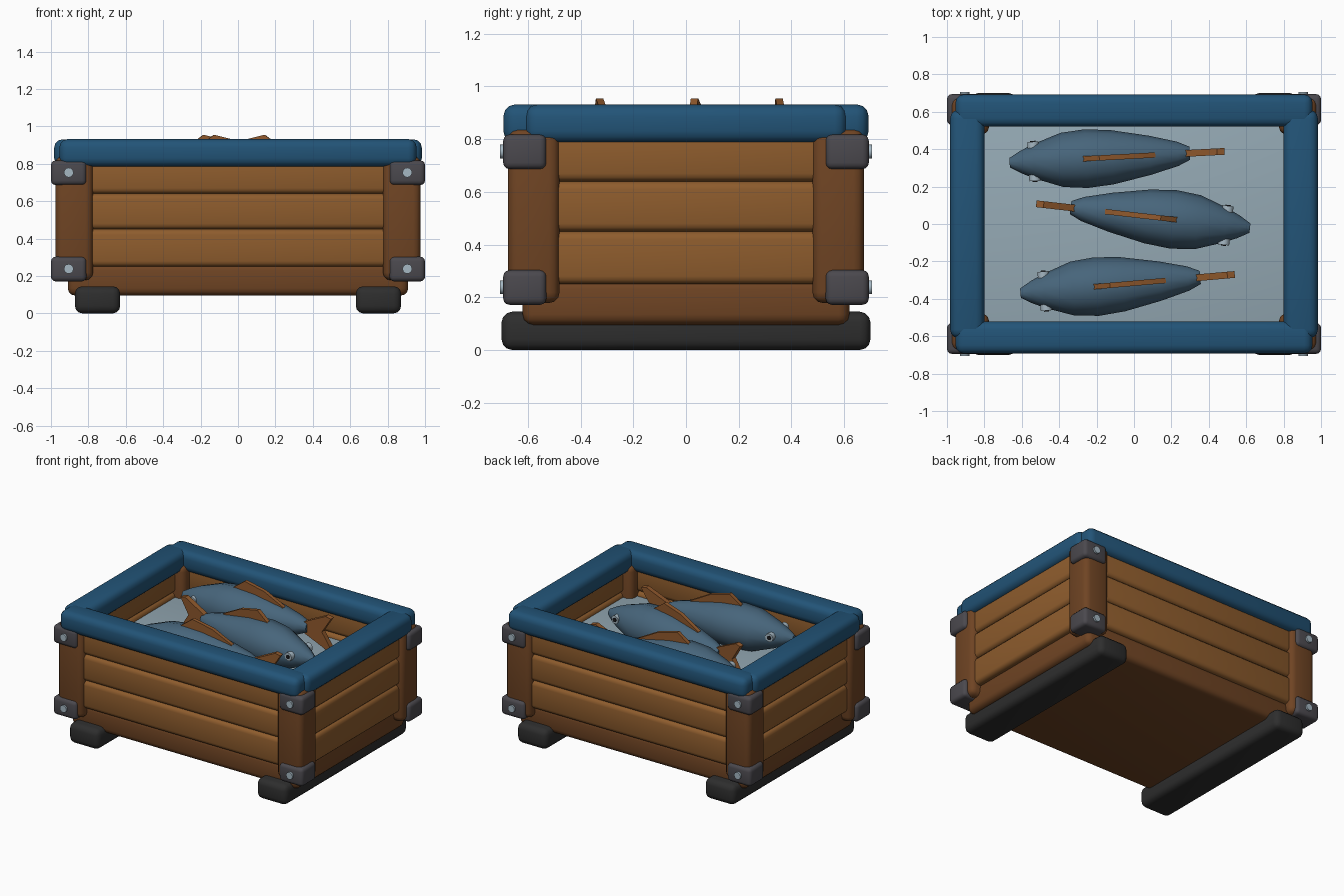
import bpy, bmesh, math
from mathutils import Matrix, Vector

if "Cube" in bpy.data.objects:
    bpy.data.objects.remove(bpy.data.objects["Cube"])


def material(name, r, g, b):
    m = bpy.data.materials.new(name)
    m.use_nodes = True
    m.diffuse_color = (r, g, b, 1)
    m.node_tree.nodes["Principled BSDF"].inputs["Base Color"].default_value = (r, g, b, 1)
    return m


RIM = material("rim_blue", 0.016, 0.088, 0.185)
ICE = material("ice_pale_blue", 0.30, 0.40, 0.46)
PLANK = material("plank_brown", 0.27, 0.107, 0.026)
POST = material("dark_wood", 0.16, 0.058, 0.017)
IRON = material("bracket_grey", 0.070, 0.066, 0.076)
RUBBER = material("skid_black", 0.027, 0.027, 0.027)
SKIN = material("fish_blue", 0.063, 0.130, 0.198)
FIN = material("fin_orange_brown", 0.28, 0.10, 0.026)
STEEL = material("bolt_silver", 0.38, 0.48, 0.55)
PUPIL = material("pupil_black", 0.01, 0.01, 0.012)


def finish(name, bm, mat, matrix=None, angle=40):
    bmesh.ops.recalc_face_normals(bm, faces=bm.faces)
    mesh = bpy.data.meshes.new(name)
    bm.to_mesh(mesh)
    bm.free()
    mesh.materials.append(mat)
    mesh.shade_smooth()
    mesh.set_sharp_from_angle(angle=math.radians(angle))
    obj = bpy.data.objects.new(name, mesh)
    if matrix:
        obj.matrix_world = matrix
    bpy.context.collection.objects.link(obj)
    return obj


def box(name, mat, x, y, z, bevel=0.03):
    """Rounded box between the given (low, high) ranges."""
    bm = bmesh.new()
    bmesh.ops.create_cube(bm, size=1)
    for v in bm.verts:
        v.co = Vector([lo + (c + 0.5) * (hi - lo) for c, (lo, hi) in zip(v.co, (x, y, z))])
    if bevel:
        bmesh.ops.bevel(bm, geom=bm.edges[:], offset=bevel, segments=3,
                        profile=0.5, affect='EDGES')
    return finish(name, bm, mat)


def span(sign, lo, hi):
    return tuple(sorted((sign * lo, sign * hi)))


def disc(name, mat, radius, depth, centre, matrix=Matrix(), sides=12):
    """Short cylinder with its axis along y."""
    bm = bmesh.new()
    bmesh.ops.create_cone(bm, cap_ends=True, segments=sides, radius1=radius,
                          radius2=radius, depth=depth)
    bm.transform(Matrix.Translation(centre) @ Matrix.Rotation(math.pi / 2, 4, 'X'))
    return finish(name, bm, mat, matrix)


def plate(name, mat, outline, thickness, matrix):
    """Upright plate in the local xz plane."""
    bm = bmesh.new()
    face = bm.faces.new([bm.verts.new((x, -thickness / 2, z)) for x, z in outline])
    ext = bmesh.ops.extrude_face_region(bm, geom=[face])["geom"]
    bmesh.ops.translate(bm, vec=(0, thickness, 0),
                        verts=[g for g in ext if isinstance(g, bmesh.types.BMVert)])
    return finish(name, bm, mat, matrix, 20)


# Crate floor and ice filling
box("crate_base", POST, (-0.91, 0.91), (-0.62, 0.62), (0.095, 0.27), 0.04)
box("ice_bed", ICE, (-0.87, 0.87), (-0.58, 0.58), (0.25, 0.61), 0.02)

# Plank walls, three boards high
levels = [(0.25, 0.45), (0.45, 0.64), (0.64, 0.83)]
for sign, end, side in ((-1, "front", "right"), (1, "back", "left")):
    for i, z in enumerate(levels, 1):
        box(f"{end}_plank_{i}", PLANK, (-0.86, 0.86), span(sign, 0.55, 0.65), z)
        box(f"{side}_plank_{i}", PLANK, span(sign, 0.84, 0.95), (-0.57, 0.57), z)

    # Rim rails and skids
    box(f"{end}_rim", RIM, (-0.955, 0.955), span(sign, 0.52, 0.693), (0.785, 0.932), 0.045)
    box(f"{side}_rim", RIM, span(sign, 0.80, 0.983), (-0.61, 0.61), (0.786, 0.931), 0.045)
    box(f"{side}_skid", RUBBER, span(sign, 0.63, 0.872), (-0.7, 0.7), (0, 0.145), 0.04)

# Corner posts with brackets and bolts
for sx, side in ((-1, "right"), (1, "left")):
    for sy, end in ((-1, "front"), (1, "back")):
        corner = f"{end}_{side}"
        box(f"{corner}_post", POST, span(sx, 0.775, 0.977), span(sy, 0.48, 0.676), (0.178, 0.84), 0.04)
        for level, z in (("lower", 0.238), ("upper", 0.753)):
            box(f"{corner}_{level}_bracket", IRON, span(sx, 0.81, 1.0),
                span(sy, 0.53, 0.694), (z - 0.067, z + 0.065), 0.025)
            disc(f"{corner}_{level}_bolt", STEEL, 0.026, 0.03, (sx * 0.905, sy * 0.692, z))

# Fish: body rings as (distance from snout, half width), fins as side outlines
rings = [(0, 0.025), (0.06, 0.06), (0.13, 0.092), (0.28, 0.145), (0.41, 0.157),
         (0.55, 0.145), (0.75, 0.105), (0.9, 0.065), (0.965, 0.035)]
dorsal = [(0.385, 0.1), (0.39, 0.15), (0.48, 0.217), (0.63, 0.18), (0.78, 0.1), (0.75, 0.06)]
tail = [(0.92, 0.03), (1.11, 0.12), (1.15, 0.11), (1.08, 0), (1.15, -0.11), (1.11, -0.12), (0.92, -0.03)]


def fish(name, x, y, degrees):
    place = Matrix.Translation((x, y, 0.738)) @ Matrix.Rotation(math.radians(degrees), 4, 'Z')
    bm = bmesh.new()
    loops = []
    for s, r in rings:
        loops.append([bm.verts.new((s, r * math.cos(a), r * math.sin(a)))
                      for a in [k * math.tau / 12 for k in range(12)]])
    for a, b in zip(loops, loops[1:]):
        for k in range(12):
            bm.faces.new((a[k - 1], a[k], b[k], b[k - 1]))
    bm.faces.new(loops[0])
    bm.faces.new(loops[-1])
    finish(f"{name}_body", bm, SKIN, place)
    plate(f"{name}_dorsal_fin", FIN, dorsal, 0.028, place)
    plate(f"{name}_tail_fin", FIN, tail, 0.036, place)
    for side in (-1, 1):
        disc(f"{name}_eye", STEEL, 0.03, 0.04, (0.13, side * 0.085, 0.02), place)
        disc(f"{name}_pupil", PUPIL, 0.015, 0.008, (0.13, side * 0.106, 0.02), place, 10)


fish("back_fish", -0.665, 0.328, 3)
fish("middle_fish", 0.62, -0.022, 173.5)
fish("front_fish", -0.607, -0.37, 5)
